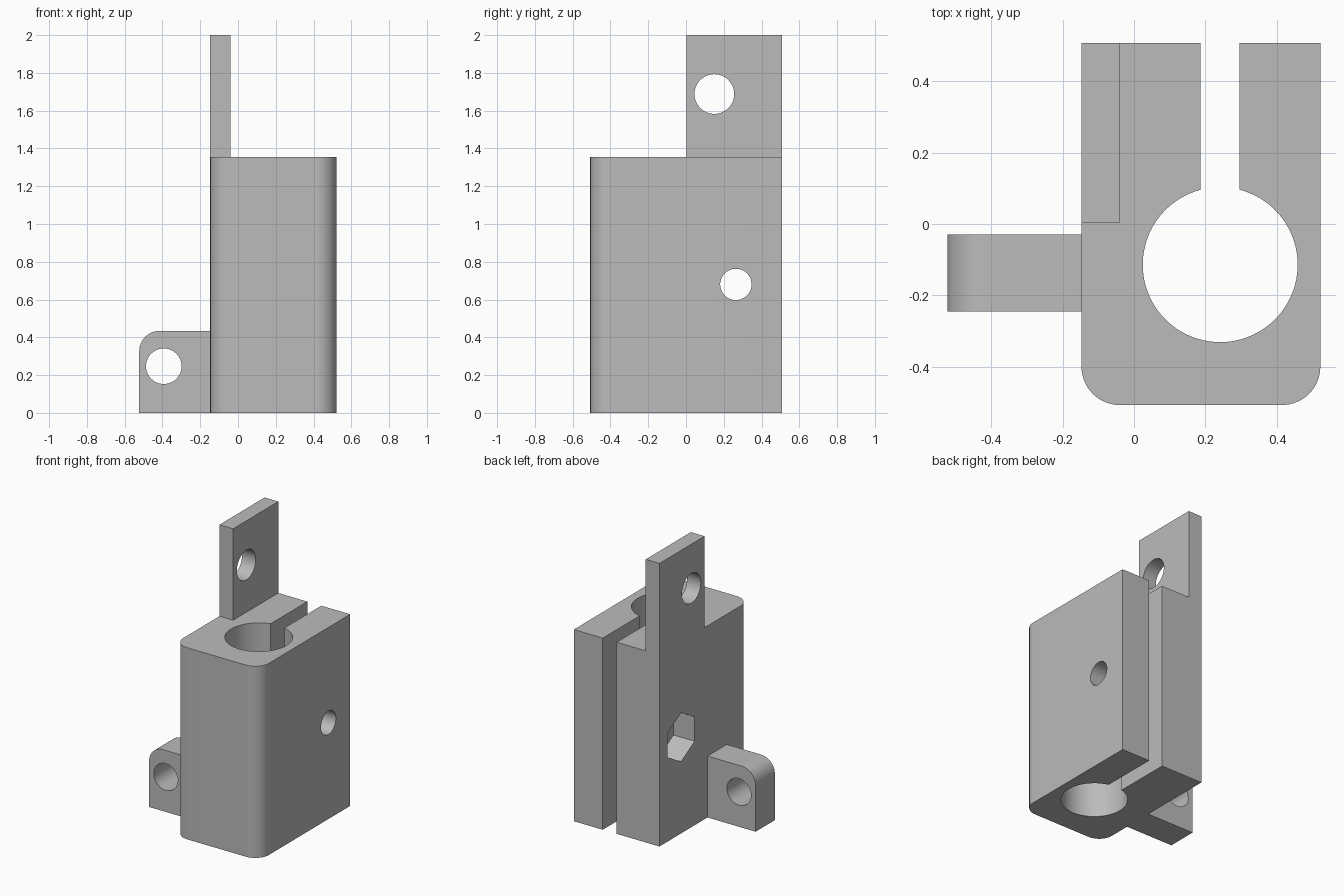
import bpy
import bmesh
from math import radians, degrees, sin, cos, asin

cube = bpy.data.objects.get("Cube")
if cube:
    bpy.data.objects.remove(cube, do_unlink=True)

GREY = (0.5, 0.5, 0.5, 1)
grey = bpy.data.materials.new("plain grey")
grey.use_nodes = True
grey.diffuse_color = GREY
grey.node_tree.nodes["Principled BSDF"].inputs["Base Color"].default_value = GREY


def arc(cx, cy, r, start, end, n):
    """Points along an arc, angles in degrees."""
    angles = [radians(start + (end - start) * i / n) for i in range(n + 1)]
    return [(cx + r * cos(a), cy + r * sin(a)) for a in angles]


def circle(cx, cy, r, n=64, start=0):
    return arc(cx, cy, r, start, start + 360, n)[:-1]


def prism(name, profile, axis, lo, hi):
    """Extrude a 2D profile along one axis."""
    place = {"x": lambda a, b, h: (h, a, b),
             "y": lambda a, b, h: (a, h, b),
             "z": lambda a, b, h: (a, b, h)}[axis]
    bm = bmesh.new()
    face = bm.faces.new([bm.verts.new(place(a, b, lo)) for a, b in profile])
    ext = bmesh.ops.extrude_face_region(bm, geom=[face])
    moved = [v for v in ext["geom"] if isinstance(v, bmesh.types.BMVert)]
    bmesh.ops.translate(bm, verts=moved, vec=place(0, 0, hi - lo))
    bmesh.ops.recalc_face_normals(bm, faces=bm.faces[:])
    mesh = bpy.data.meshes.new(name)
    bm.to_mesh(mesh)
    bm.free()
    mesh.materials.append(grey)
    obj = bpy.data.objects.new(name, mesh)
    bpy.context.collection.objects.link(obj)
    return obj


def combine(target, other, operation):
    """Apply a boolean and discard the helper object."""
    mod = target.modifiers.new(operation.lower(), "BOOLEAN")
    mod.operation, mod.solver, mod.object = operation, "EXACT", other
    bpy.context.view_layer.objects.active = target
    bpy.ops.object.modifier_apply(modifier=mod.name)
    bpy.data.objects.remove(other, do_unlink=True)


# Main dimensions
LEFT, RIGHT, DEPTH, TOP = -0.147, 0.522, 0.507, 1.354
ROUND = 0.107
BORE_X, BORE_Y, BORE_R, SLOT = 0.2415, -0.114, 0.217, 0.0545

# Clamp block: rounded front corners, bore open to the back through a slot
half = degrees(asin(SLOT / BORE_R))
outline = arc(LEFT + ROUND, ROUND - DEPTH, ROUND, 180, 270, 16)
outline += arc(RIGHT - ROUND, ROUND - DEPTH, ROUND, 270, 360, 16)
outline += [(RIGHT, DEPTH), (BORE_X + SLOT, DEPTH)]
outline += arc(BORE_X, BORE_Y, BORE_R, 90 - half, half - 270, 80)
outline += [(BORE_X - SLOT, DEPTH), (LEFT, DEPTH)]
block = prism("clamp_block", outline, "z", 0, TOP)

# Upright mounting tab
tab = prism("upper_tab", [(LEFT, 0.003), (-0.04, 0.003), (-0.04, DEPTH), (LEFT, DEPTH)],
            "z", TOP - 0.1, 2)
combine(block, tab, "UNION")

# Side ear with one rounded upper corner
EAR, EAR_TOP = -0.523, 0.434
ear_shape = [(EAR, 0), (LEFT + 0.05, 0), (LEFT + 0.05, EAR_TOP)]
ear_shape += arc(EAR + ROUND, EAR_TOP - ROUND, ROUND, 90, 180, 16)
ear = prism("side_ear", ear_shape, "y", -0.245, -0.03)
combine(block, ear, "UNION")

# Holes: tab, ear, clamp bolt and hexagonal nut pocket
cutters = [
    prism("tab_hole", circle(0.15, 1.688, 0.105), "x", -0.3, 0.1),
    prism("ear_hole", circle(-0.393, 0.247, 0.094), "y", -0.4, 0.1),
    prism("bolt_hole", circle(0.264, 0.68, 0.083), "x", -0.3, 0.7),
    prism("nut_pocket", circle(0.264, 0.68, 0.173, 6, 30), "x", -0.3, LEFT + 0.165),
]
for cutter in cutters:
    cutter.hide_render = True
    combine(block, cutter, "DIFFERENCE")

# Smooth the curved walls, keep the edges sharp
bpy.ops.object.select_all(action="DESELECT")
block.select_set(True)
bpy.context.view_layer.objects.active = block
bpy.ops.object.shade_smooth_by_angle(angle=radians(30))
